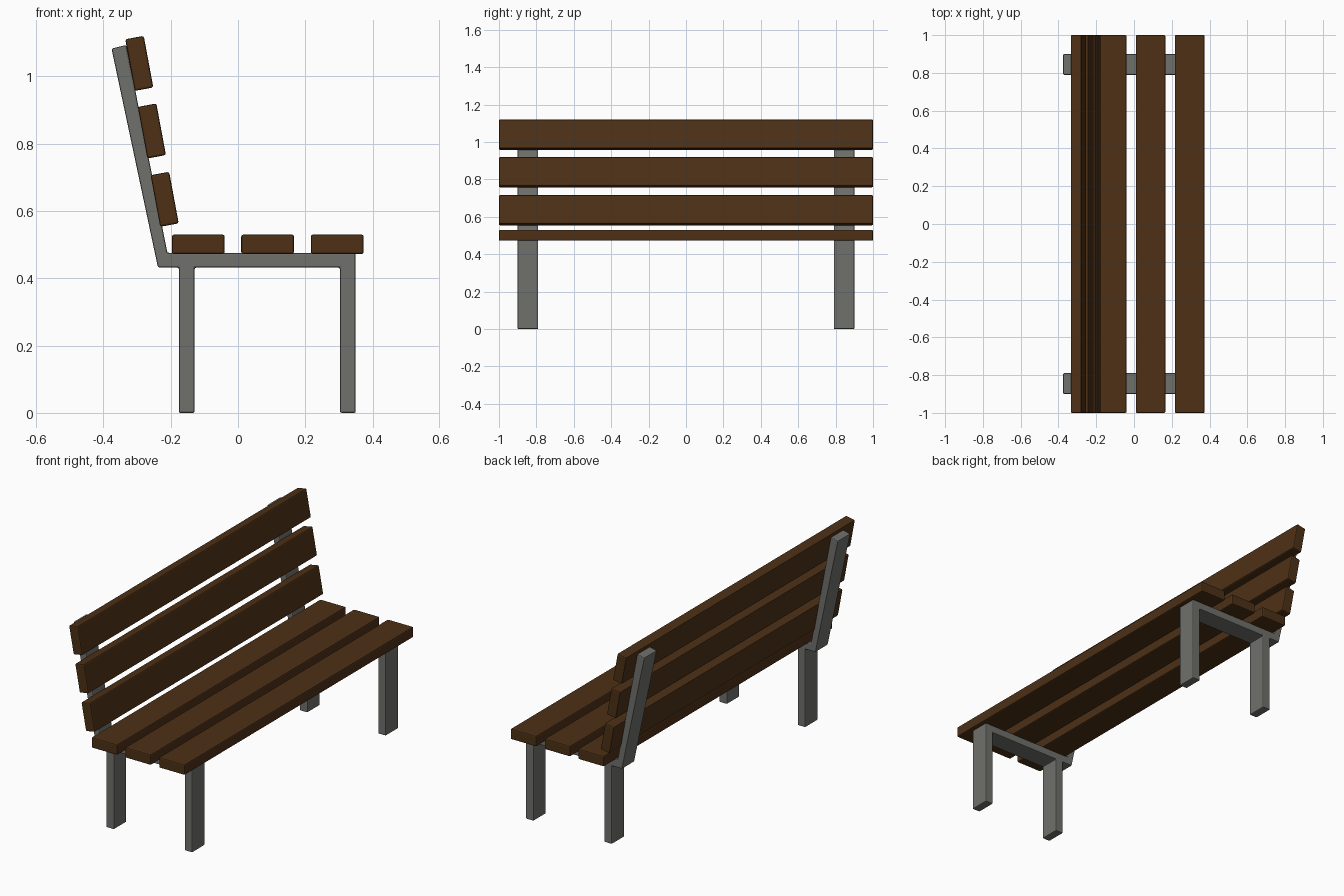
import bpy, bmesh
from math import radians
from mathutils import Matrix

if "Cube" in bpy.data.objects:
    bpy.data.objects.remove(bpy.data.objects["Cube"])


def material(name, rgb):
    m = bpy.data.materials.new(name)
    m.diffuse_color = (*rgb, 1)
    m.use_nodes = True
    m.node_tree.nodes["Principled BSDF"].inputs["Base Color"].default_value = m.diffuse_color
    return m


wood = material("dark_wood", (0.075, 0.03, 0.008))
metal = material("grey_metal", (0.16, 0.16, 0.15))


def finish(bm, name, mat, bevel):
    bmesh.ops.recalc_face_normals(bm, faces=bm.faces)
    me = bpy.data.meshes.new(name)
    bm.to_mesh(me)
    bm.free()
    me.materials.append(mat)
    ob = bpy.data.objects.new(name, me)
    bpy.context.collection.objects.link(ob)
    b = ob.modifiers.new("bevel", "BEVEL")
    b.width = bevel
    b.segments = 2
    b.limit_method = "ANGLE"
    b.angle_limit = radians(30)
    return ob


def slat(name, x, z, sx, sz, tilt=0):
    bm = bmesh.new()
    mat = (Matrix.Translation((x, 0, z)) @ Matrix.Rotation(radians(tilt), 4, "Y")
           @ Matrix.Diagonal((sx, 2.0, sz, 1)))
    bmesh.ops.create_cube(bm, size=1, matrix=mat)
    return finish(bm, name, wood, 0.006)


# seat slats
for i, x in enumerate((-0.118, 0.088, 0.295)):
    slat(f"seat_slat_{i + 1}", x, 0.501, 0.157, 0.058)

# leaning backrest slats
for i, (x, z) in enumerate(((-0.218, 0.635), (-0.256, 0.838), (-0.2935, 1.039))):
    slat(f"back_slat_{i + 1}", x, z, 0.056, 0.156, -10.5)

# side frames: legs, seat rail and back support in one bent profile
profile = [(-0.376, 1.083), (-0.332, 1.094), (-0.21, 0.476), (0.35, 0.476),
           (0.35, 0), (0.303, 0), (0.303, 0.432), (-0.129, 0.432),
           (-0.129, 0), (-0.176, 0), (-0.176, 0.432), (-0.238, 0.432)]
for side, name in ((-1, "left_frame"), (1, "right_frame")):
    bm = bmesh.new()
    face = bm.faces.new([bm.verts.new((x, side * 0.79, z)) for x, z in profile])
    ext = bmesh.ops.extrude_face_region(bm, geom=[face])
    verts = [v for v in ext["geom"] if isinstance(v, bmesh.types.BMVert)]
    bmesh.ops.translate(bm, vec=(0, side * 0.11, 0), verts=verts)
    # extrusion keeps the first face as the inner cap
    finish(bm, name, metal, 0.005)
